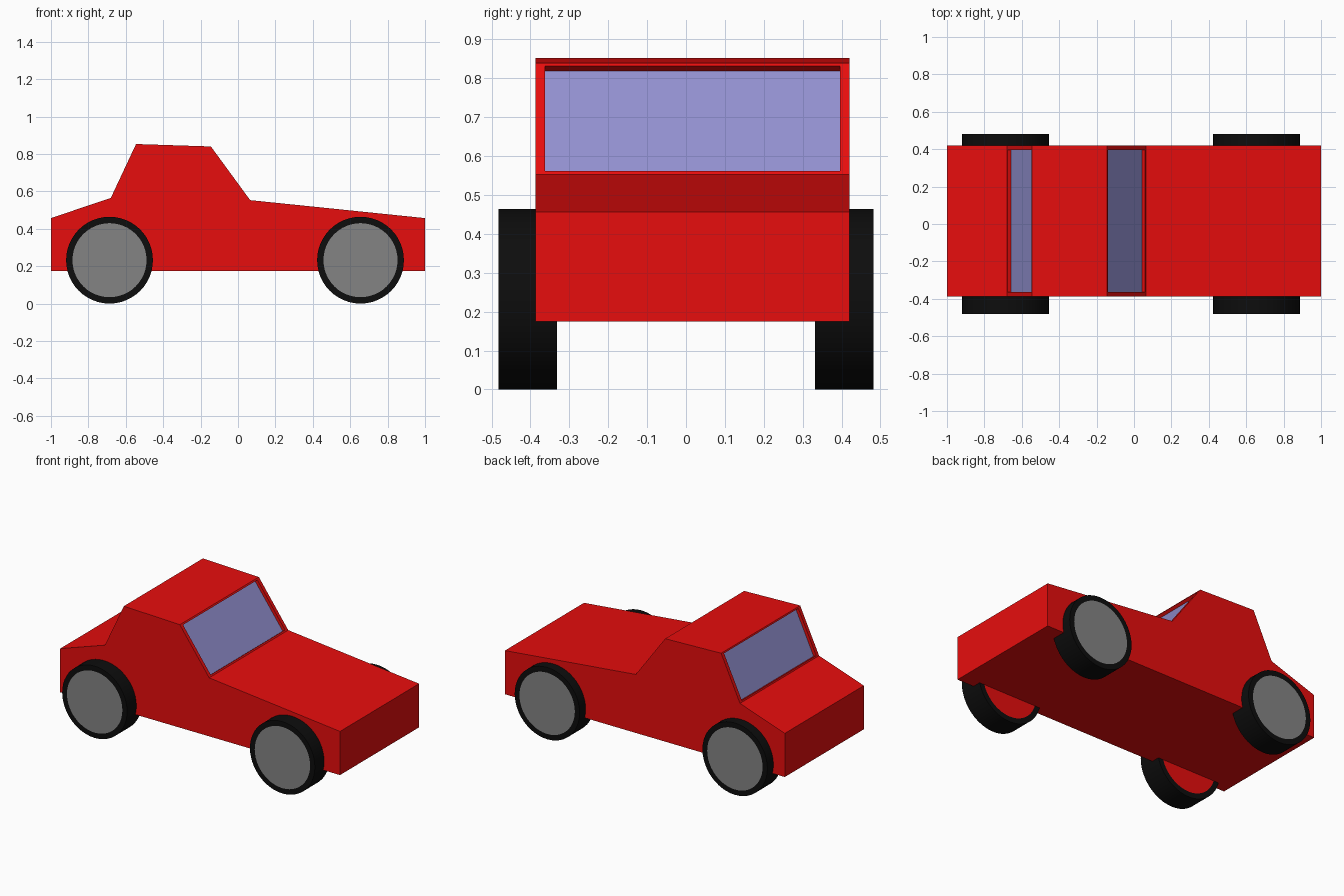
import bpy, bmesh, math
from mathutils import Matrix, Vector

if "Cube" in bpy.data.objects:
    bpy.data.objects.remove(bpy.data.objects["Cube"])


def material(name, rgb):
    m = bpy.data.materials.new(name)
    m.diffuse_color = (*rgb, 1)
    m.use_nodes = True
    m.node_tree.nodes["Principled BSDF"].inputs["Base Color"].default_value = m.diffuse_color
    return m


RED = material("red_paint", (0.8, 0.004, 0.004))
GLASS = material("window_glass", (0.29, 0.28, 0.63))
BLACK = material("tyre_rubber", (0.004, 0.004, 0.004))
GREY = material("hub_metal", (0.23, 0.23, 0.23))


def finish(bm, name, mats):
    mesh = bpy.data.meshes.new(name)
    bm.to_mesh(mesh)
    bm.free()
    for m in mats:
        mesh.materials.append(m)
    obj = bpy.data.objects.new(name, mesh)
    bpy.context.collection.objects.link(obj)
    return obj


def recess_window(bm, face, scale=0.94, depth=0.02):
    """Shrink a frame into the face, then sink the pane."""
    normal, centre = face.normal.copy(), face.calc_center_median()
    face = bmesh.ops.extrude_discrete_faces(bm, faces=[face])["faces"][0]
    for v in face.verts:
        v.co = centre + (v.co - centre) * scale
    face = bmesh.ops.extrude_discrete_faces(bm, faces=[face])["faces"][0]
    bmesh.ops.translate(bm, verts=face.verts, vec=-normal * depth)
    face.material_index = 1


# Body: side profile extruded across the width, with front and rear windows
profile = [(-1, 0.175), (1, 0.175), (1, 0.457), (0.065, 0.553),
           (-0.145, 0.84), (-0.545, 0.853), (-0.68, 0.565), (-1, 0.457)]
bm = bmesh.new()
side = bm.faces.new([bm.verts.new((x, -0.387, z)) for x, z in profile])
far = bmesh.ops.extrude_face_region(bm, geom=[side], use_keep_orig=True)["geom"]
bmesh.ops.translate(bm, vec=(0, 0.807, 0),
                    verts=[g for g in far if isinstance(g, bmesh.types.BMVert)])
bmesh.ops.recalc_face_normals(bm, faces=bm.faces)
bm.normal_update()
windows = [f for f in bm.faces
           if abs(f.normal.y) < 0.1 and 0.65 < f.calc_center_median().z < 0.8]
for f in windows:
    recess_window(bm, f)
finish(bm, "car_body", [RED, GLASS])


def wheel(name, x, s):
    """Tyre with a grey hub outside and a red disc inside."""
    bm = bmesh.new()
    bmesh.ops.create_cone(bm, cap_ends=True, segments=48, radius1=0.232,
                          radius2=0.232, depth=0.15)
    bmesh.ops.rotate(bm, verts=bm.verts, matrix=Matrix.Rotation(math.pi / 2, 3, 'X'))
    bmesh.ops.translate(bm, verts=bm.verts, vec=Vector((x, s * 0.407, 0.232)))
    bm.normal_update()
    caps = [f for f in bm.faces if len(f.verts) > 4]
    for f in bm.faces:
        f.smooth = f not in caps
    for f in caps:
        f.material_index = 1 if f.normal.y * s > 0 else 2
    ring = bmesh.ops.inset_individual(bm, faces=caps, thickness=0.034)["faces"]
    for f in ring:
        f.material_index = 0
        f.smooth = False
    for e in bm.edges:
        e.smooth = all(f.smooth for f in e.link_faces)
    finish(bm, name, [BLACK, GREY, RED])


# Wheels
for end, x in (("rear", -0.687), ("front", 0.655)):
    for label, s in (("right", -1), ("left", 1)):
        wheel(f"{end}_{label}_wheel", x, s)
